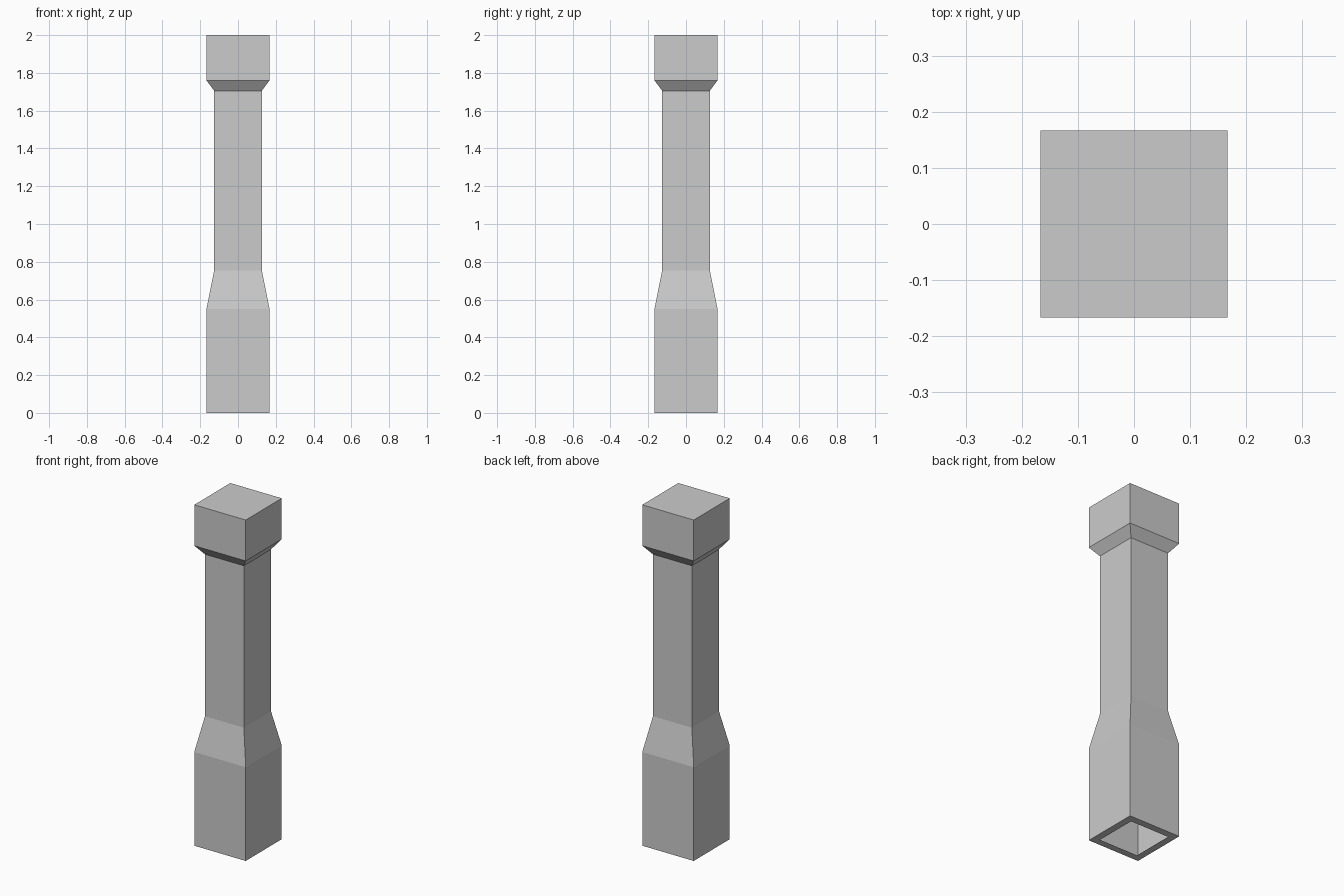
import bpy, bmesh

if "Cube" in bpy.data.objects:
    bpy.data.objects.remove(bpy.data.objects["Cube"])

OUTER, NECK = 0.167, 0.126

# (half width, height) from the inner lip of the open foot up to the flat top
PROFILE = [(NECK, 0.0), (OUTER, 0.0), (OUTER, 0.55), (NECK, 0.755),
           (NECK, 1.705), (OUTER, 1.76), (OUTER, 2.0)]


def square_ring(bm, half, z):
    return [bm.verts.new((sx * half, sy * half, z))
            for sx, sy in ((-1, -1), (1, -1), (1, 1), (-1, 1))]


bm = bmesh.new()
rings = [square_ring(bm, half, z) for half, z in PROFILE]

# Foot lip, base, taper, shaft, flare and capital sides
for low, high in zip(rings, rings[1:]):
    for i in range(4):
        j = (i + 1) % 4
        bm.faces.new((low[i], low[j], high[j], high[i]))

# Capital top; the foot stays open
bm.faces.new(rings[-1])

mesh = bpy.data.meshes.new("pillar")
bm.to_mesh(mesh)
bm.free()
pillar = bpy.data.objects.new("pillar", mesh)
bpy.context.collection.objects.link(pillar)
